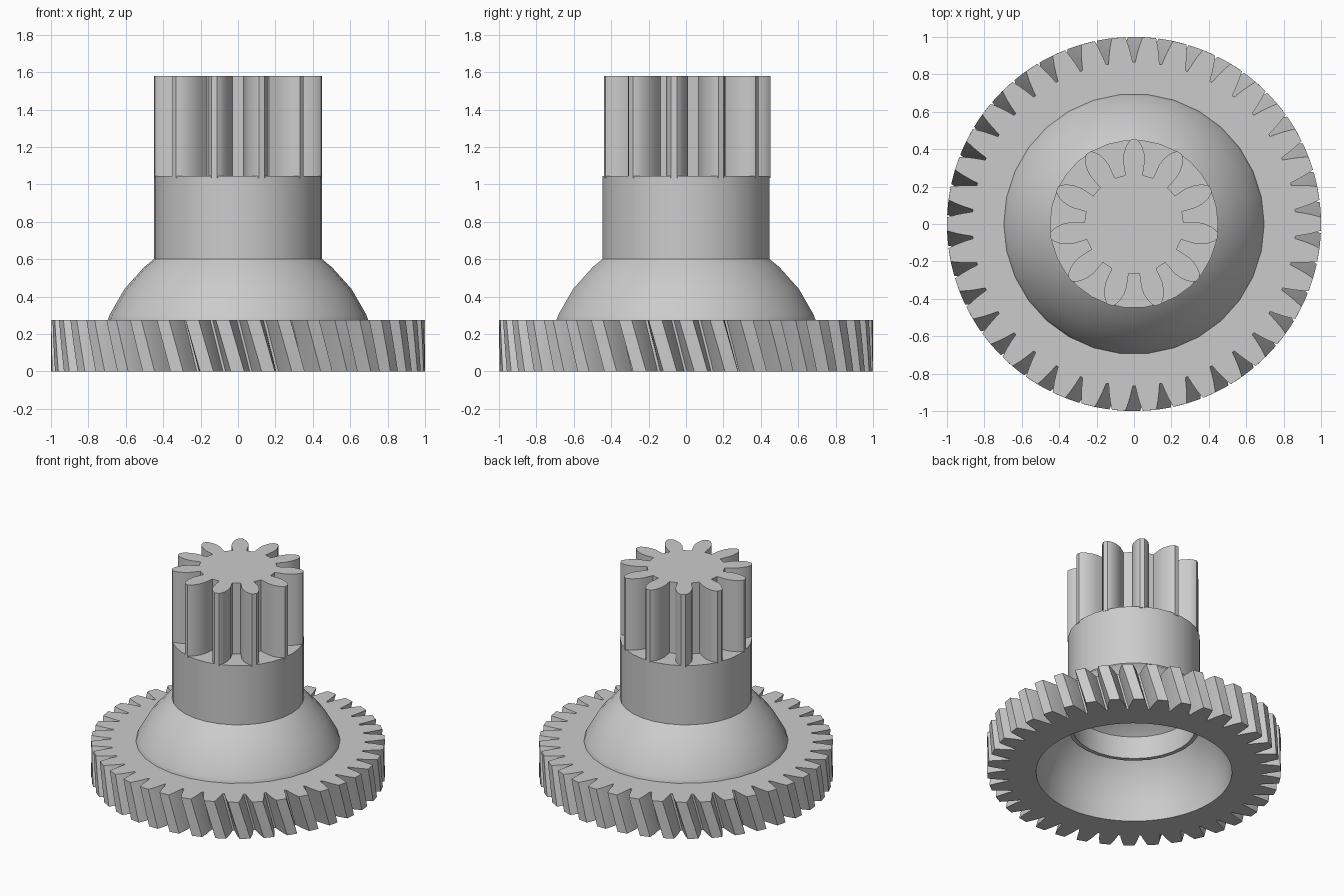
import bpy, bmesh
from math import sin, cos, pi, radians

if "Cube" in bpy.data.objects:
    bpy.data.objects.remove(bpy.data.objects["Cube"], do_unlink=True)

grey = bpy.data.materials.new("plain_grey")
grey.use_nodes = True
grey.diffuse_color = (0.6, 0.6, 0.6, 1)
grey.node_tree.nodes["Principled BSDF"].inputs["Base Color"].default_value = (0.6, 0.6, 0.6, 1)

SIDES = 30
GEAR_TOP, COLLAR_TOP, PINION_TOP = 0.275, 1.045, 1.58


def finish(name, bm):
    bmesh.ops.remove_doubles(bm, verts=bm.verts, dist=1e-5)
    bmesh.ops.recalc_face_normals(bm, faces=bm.faces)
    mesh = bpy.data.meshes.new(name)
    bm.to_mesh(mesh)
    bm.free()
    mesh.materials.append(grey)
    obj = bpy.data.objects.new(name, mesh)
    bpy.context.collection.objects.link(obj)
    bpy.ops.object.select_all(action="DESELECT")
    obj.select_set(True)
    bpy.context.view_layer.objects.active = obj
    bpy.ops.object.shade_smooth_by_angle(angle=radians(28))
    return obj


def lathe(name, profile):
    """Turn a list of (radius, height) around the vertical axis."""
    bm = bmesh.new()
    verts = [bm.verts.new((r, 0, z)) for r, z in profile]
    edges = [bm.edges.new(pair) for pair in zip(verts, verts[1:])]
    bmesh.ops.spin(bm, geom=verts + edges, cent=(0, 0, 0), axis=(0, 0, 1),
                   angle=2 * pi, steps=SIDES)
    return finish(name, bm)


def gear(name, flank, teeth, phase, z0, z1, twist=0, layers=1, bore=None):
    """Toothed body; flank is (radius, half width), bore is (bottom, top) radius."""
    outline = []
    for i in range(teeth):
        mid = phase + 2 * pi * i / teeth
        outline += [(r, mid - w / r) for r, w in flank]
        outline += [(r, mid + w / r) for r, w in reversed(flank)]
    n = len(outline)
    bm = bmesh.new()

    def ring(points, z, turn):
        return [bm.verts.new((r * cos(a + turn), r * sin(a + turn), z)) for r, a in points]

    def bridge(a, b):
        for i in range(n):
            j = (i + 1) % n
            bm.faces.new((a[i], a[j], b[j], b[i]))

    rings = []
    for k in range(layers + 1):
        t = k / layers
        rings.append(ring(outline, z0 + (z1 - z0) * t, twist * (1 - t)))
    for low, high in zip(rings, rings[1:]):
        bridge(low, high)
    if bore:
        low = ring([(bore[0], a) for r, a in outline], z0, twist)
        high = ring([(bore[1], a) for r, a in outline], z1, 0)
        bridge(low, rings[0])
        bridge(rings[-1], high)
        bridge(high, low)
    else:
        bm.faces.new(rings[0])
        bm.faces.new(rings[-1])
    return finish(name, bm)


def arc(radius, degrees):
    return [(radius * cos(radians(d)), radius * sin(radians(d))) for d in degrees]


# Wide helical gear ring
gear("helical_gear",
     [(0.865, 0.065), (0.91, 0.058), (0.95, 0.05), (0.98, 0.042), (1.0, 0.036)],
     38, 0, 0, GEAR_TOP, twist=0.08, layers=4, bore=(0.667, 0.69))

# Domed hub with a round hollow below and a solid collar above
inner = arc(0.67, range(84, -1, -12))
outer = arc(0.75, (24, 36, 48))
lathe("domed_hub",
      [(0, inner[0][1])] + inner + [(0.69, 0.01), (0.7, GEAR_TOP - 0.01)] + outer
      + [(0.45, 0.6), (0.45, COLLAR_TOP), (0, COLLAR_TOP)])

# Short sleeve hanging inside the hollow
lathe("inner_sleeve", [(0.42, 0.54), (0.42, 0.35), (0.45, 0.35), (0.45, 0.52)])

# Straight-toothed pinion on top
gear("pinion",
     [(0.265, 0.047), (0.3, 0.052), (0.34, 0.058), (0.38, 0.055),
      (0.415, 0.044), (0.438, 0.03), (0.452, 0.015)],
     11, pi / 2, COLLAR_TOP - 0.01, PINION_TOP)
